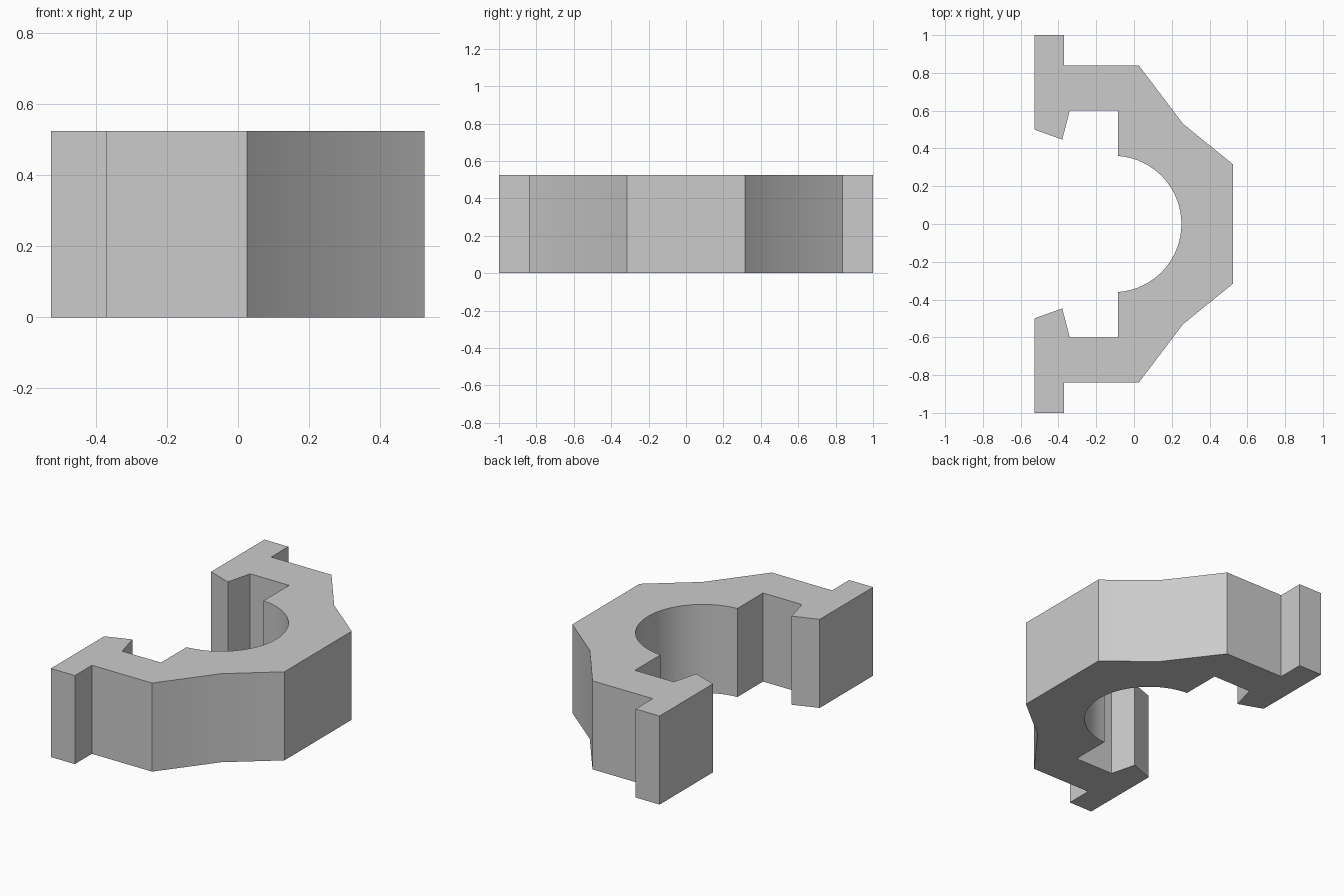
import bpy
import bmesh
from math import atan2, cos, sin

cube = bpy.data.objects.get("Cube")
if cube:
    bpy.data.objects.remove(cube, do_unlink=True)

HEIGHT = 0.525
BORE_X, BORE_R = -0.11, 0.361   # bore centre and radius
STEPS = 16                      # bore segments per half

# Outer and inner outline of the +y half
outer = [(0.525, 0.315), (0.26, 0.53), (0.025, 0.84),
         (-0.37, 0.84), (-0.37, 1.0), (-0.527, 1.0)]
inner = [(-0.527, 0.5), (-0.38, 0.447), (-0.34, 0.6), (-0.085, 0.6)]

# Bore arc, from the flat edge to the middle
end = atan2(0.36, -0.085 - BORE_X)
arc = [(BORE_X + BORE_R * cos(end * (1 - i / STEPS)),
        BORE_R * sin(end * (1 - i / STEPS))) for i in range(STEPS + 1)]

# Mirror the half outline into a closed profile
half = outer + inner + arc
profile = half + [(x, -y) for x, y in reversed(half[:-1])]

# Extrude the profile upwards
bm = bmesh.new()
base = bm.faces.new([bm.verts.new((x, y, 0)) for x, y in profile])
extruded = bmesh.ops.extrude_face_region(bm, geom=[base], use_keep_orig=True)
top = [v for v in extruded["geom"] if isinstance(v, bmesh.types.BMVert)]
bmesh.ops.translate(bm, verts=top, vec=(0, 0, HEIGHT))
bmesh.ops.recalc_face_normals(bm, faces=bm.faces)
mesh = bpy.data.meshes.new("clip_body")
bm.to_mesh(mesh)
bm.free()

clip = bpy.data.objects.new("clip_body", mesh)
bpy.context.collection.objects.link(clip)

# Plain grey material
grey = bpy.data.materials.new("plain grey")
grey.use_nodes = True
colour = (0.6, 0.6, 0.6, 1)
grey.diffuse_color = colour
grey.node_tree.nodes["Principled BSDF"].inputs["Base Color"].default_value = colour
mesh.materials.append(grey)

# Smooth bore and flanks, crisp corners
bpy.ops.object.select_all(action="DESELECT")
clip.select_set(True)
bpy.context.view_layer.objects.active = clip
bpy.ops.object.shade_smooth_by_angle(angle=0.52)
